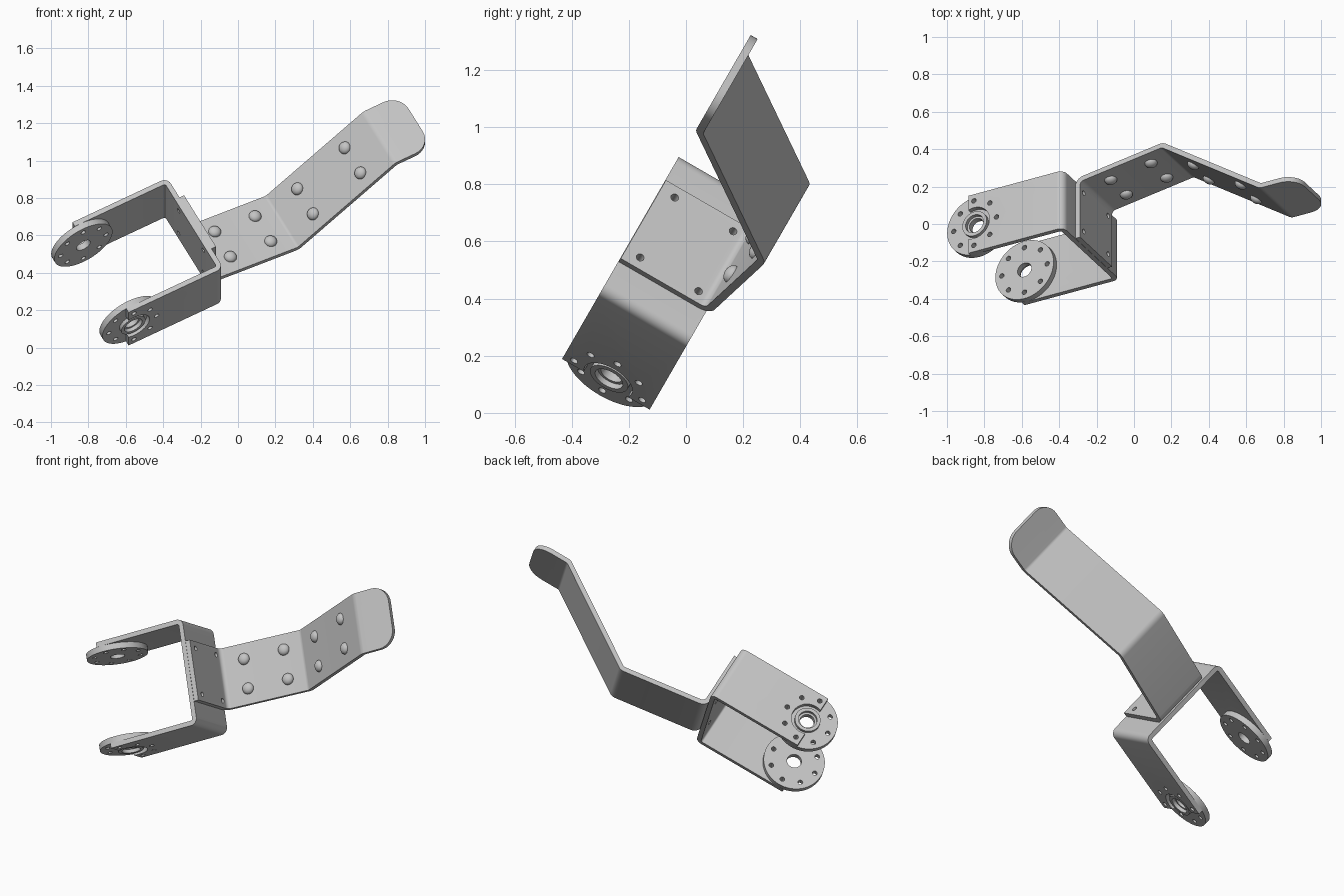
import bpy, bmesh, math
from mathutils import Matrix, Vector

if "Cube" in bpy.data.objects:
    bpy.data.objects.remove(bpy.data.objects["Cube"], do_unlink=True)

# Bracket frame: local x = reach, local y = sheet width, local z = fork span
tilt, swing = math.radians(60), math.radians(28.4)
c, s = math.cos(swing), math.sin(swing)
ct, st = math.cos(tilt), math.sin(tilt)
FRAME = Matrix(((c, 0, -s), (s * ct, st, c * ct), (s * st, -ct, c * st))).to_4x4()

T = 0.028                    # sheet thickness
HALF = 0.177                 # half sheet width
MID_W, MID_U = -0.293, 0.547  # middle of the fork
SPAN = 0.316                 # half outer span of the fork
WEB = 0.037                  # outer face of the fork web
PIVOT = -0.507               # reach of the pivot centre

steel = bpy.data.materials.new("light_grey_metal")
GREY = (0.55, 0.55, 0.55, 1)
steel.diffuse_color = GREY
steel.use_nodes = True
steel.node_tree.nodes["Principled BSDF"].inputs["Base Color"].default_value = GREY
parts = []


def make(name, bm):
    bmesh.ops.recalc_face_normals(bm, faces=bm.faces)
    mesh = bpy.data.meshes.new(name)
    bm.to_mesh(mesh)
    bm.free()
    mesh.materials.append(steel)
    obj = bpy.data.objects.new(name, mesh)
    obj.matrix_world = FRAME
    bpy.context.scene.collection.objects.link(obj)
    parts.append(obj)
    return obj


def ribbon(path, radius, steps=8):
    """Closed outline of a bent sheet that follows a centre line."""
    path = [Vector(p) for p in path]
    left, right = [], []

    def add(point, normal):
        left.append(point + normal * T / 2)
        right.append(point - normal * T / 2)

    for i, p in enumerate(path):
        a = (p - path[i - 1]).normalized() if i else None
        b = (path[i + 1] - p).normalized() if i < len(path) - 1 else None
        if a is None or b is None:
            d = a or b
            add(p, Vector((-d.y, d.x)))
            continue
        turn = math.atan2(a.x * b.y - a.y * b.x, a.dot(b))
        side = math.copysign(1, turn)
        na = Vector((-a.y, a.x))
        centre = p - a * radius * math.tan(abs(turn) / 2) + na * side * radius
        for k in range(steps + 1):
            normal = Matrix.Rotation(turn * k / steps, 2) @ na
            add(centre - normal * side * radius, normal)
    return left + right[::-1]


def prism(loop, place, low, high):
    bm = bmesh.new()
    rings = [[bm.verts.new(place(p, h)) for p in loop] for h in (low, high)]
    for ring in rings:
        bm.faces.new(ring)
    for i in range(len(loop)):
        j = (i + 1) % len(loop)
        bm.faces.new((rings[0][i], rings[0][j], rings[1][j], rings[1][i]))
    return bm


def cylinder(bm, centre, radius, length, axis="Z", sides=32):
    turn = Matrix.Rotation(math.pi / 2, 4, "Y") if axis == "X" else Matrix()
    bmesh.ops.create_cone(bm, cap_ends=True, segments=sides, radius1=radius,
                          radius2=radius, depth=length,
                          matrix=Matrix.Translation(centre) @ turn)


def drill(obj, cylinders):
    """Cut the given cylinders out of a part and bake the result."""
    bm = bmesh.new()
    for args in cylinders:
        cylinder(bm, *args)
    cutter = make("drill_cutter", bm)
    parts.remove(cutter)
    cutter.hide_render = True
    mod = obj.modifiers.new("holes", "BOOLEAN")
    mod.operation, mod.solver, mod.object = "DIFFERENCE", "EXACT", cutter
    bpy.context.view_layer.update()
    graph = bpy.context.evaluated_depsgraph_get()
    baked = bpy.data.meshes.new_from_object(obj.evaluated_get(graph))
    obj.modifiers.clear()
    obj.data = baked
    bpy.data.objects.remove(cutter, do_unlink=True)


# Hole patterns
bolt_circle = []
for k in range(8):
    ang = math.pi / 4 * k
    spot = (PIVOT + 0.1375 * math.sin(ang), MID_W + 0.1375 * math.cos(ang), MID_U)
    bolt_circle.append((spot, 0.014, 1, "Z", 14))
screw_holes = [((WEB, MID_W + i * 0.118, MID_U + j * 0.1375), 0.014, 0.2, "X", 14)
               for i in (-1, 1) for j in (-1, 1)]
pivot_axis = (PIVOT, MID_W, MID_U)

# Fork: U-shaped sheet, notched around the pivots
arm, back, end = SPAN - T / 2, WEB - T / 2, -0.54
fork_path = [(end, MID_U - arm), (back, MID_U - arm), (back, MID_U + arm), (end, MID_U + arm)]
fork = make("fork", prism(ribbon(fork_path, 0.026), lambda p, h: (p.x, h, p.y),
                          MID_W - HALF, MID_W + HALF))
drill(fork, bolt_circle + screw_holes + [(pivot_axis, 0.095, 1)])

# Pivot discs inside the arm ends, each with a raised hub ring
DISC = 0.035
for side, label in ((-1, "lower"), (1, "upper")):
    bm = bmesh.new()
    cylinder(bm, (PIVOT, MID_W, MID_U + side * (SPAN - T - DISC / 2)), HALF, DISC, "Z", 64)
    disc = make(label + "_pivot_disc", bm)
    drill(disc, bolt_circle + [(pivot_axis, 0.042, 1)])
    bm = bmesh.new()
    cylinder(bm, (PIVOT, MID_W, MID_U + side * (SPAN - T / 2 - 0.004)), 0.074, T - 0.006, "Z", 48)
    hub = make(label + "_hub_ring", bm)
    drill(hub, [(pivot_axis, 0.054, 1)])

# Finger strip: mounting plate, two long bends and a rounded tip
strip_path = [(WEB + T / 2, -0.468), (WEB + T / 2, -0.113), (0.565, -0.037),
              (1.16, -0.451), (1.376, -0.451)]
strip_half = 0.18
bm = prism(ribbon(strip_path, 0.04), lambda p, h: (p.x, p.y, h),
           MID_U - strip_half, MID_U + strip_half)
tip = max(v.co.x for v in bm.verts)
corners = [e for e in bm.edges
           if all(v.co.x > tip - 0.001 for v in e.verts)
           and abs(e.verts[0].co.z - e.verts[1].co.z) < 0.001]
bmesh.ops.bevel(bm, geom=corners, offset=0.1, segments=10, profile=0.5, affect="EDGES")
strip = make("finger_strip", bm)
drill(strip, screw_holes)

# Domed rivets in pairs on the inner side of the strip
for seg, reaches in ((1, (0.2, 0.445)), (2, (0.712, 1.0))):
    a, b = Vector(strip_path[seg]), Vector(strip_path[seg + 1])
    d = (b - a).normalized()
    for reach in reaches:
        spot = a + d * (reach - a.x) / d.x + Vector((d.y, -d.x)) * T / 2
        for row in (-1, 1):
            bm = bmesh.new()
            shape = (Matrix.Translation((spot.x, spot.y, MID_U + row * 0.088))
                     @ Matrix.Rotation(math.atan2(d.y, d.x), 4, "Z")
                     @ Matrix.Diagonal((0.034, 0.025, 0.034, 1)))
            bmesh.ops.create_uvsphere(bm, u_segments=24, v_segments=14, radius=1, matrix=shape)
            make("rivet", bm)

# Smooth curved faces, keep sheet edges sharp
bpy.ops.object.select_all(action="DESELECT")
for obj in parts:
    obj.select_set(True)
bpy.context.view_layer.objects.active = fork
bpy.ops.object.shade_smooth_by_angle(angle=math.radians(30))
